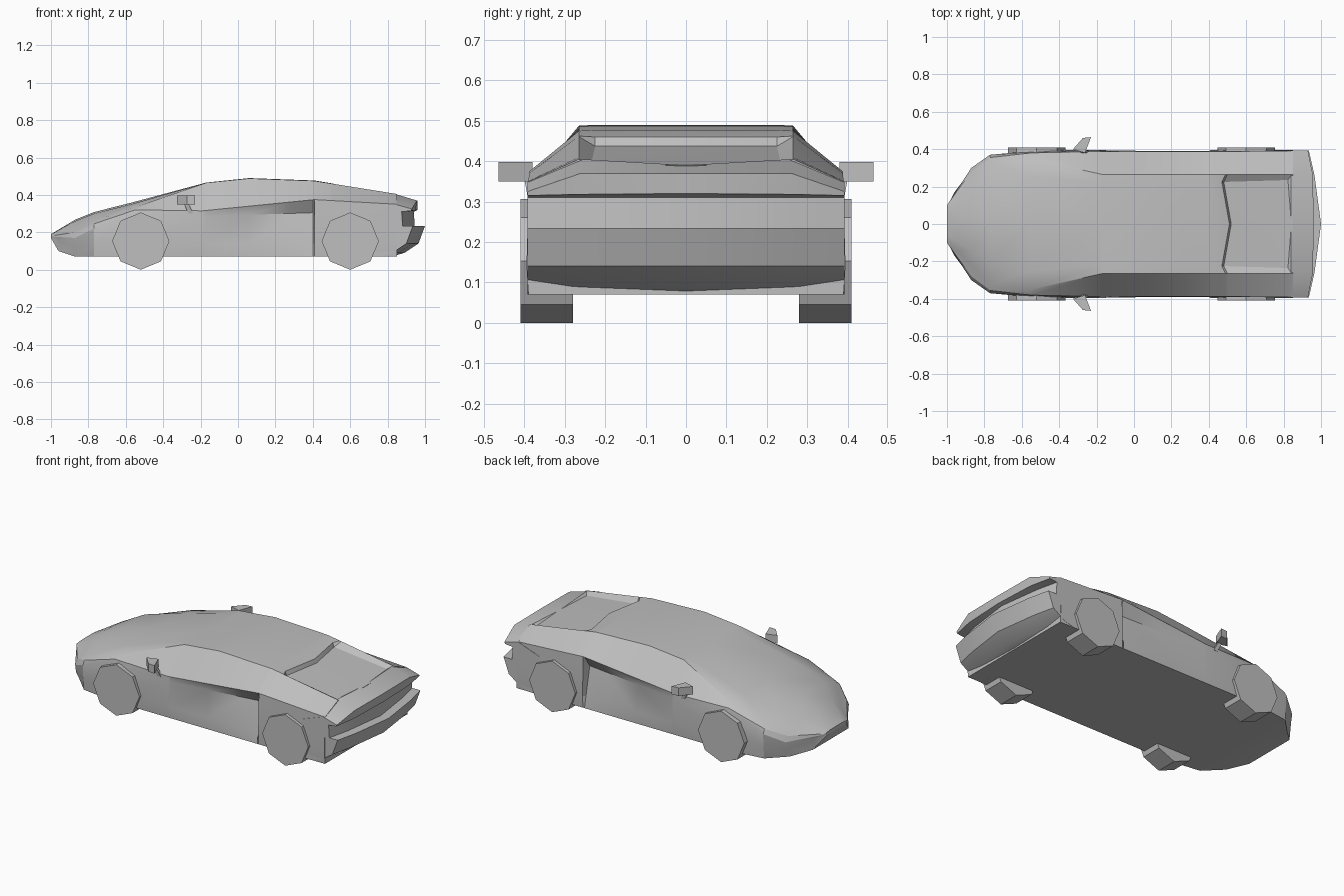
import bpy, bmesh, math
from mathutils import Vector, Matrix

if "Cube" in bpy.data.objects:
    bpy.data.objects.remove(bpy.data.objects["Cube"], do_unlink=True)

GREY = 0.52
paint = bpy.data.materials.new("plain grey")
paint.use_nodes = True
paint.diffuse_color = (GREY, GREY, GREY, 1)
paint.node_tree.nodes["Principled BSDF"].inputs["Base Color"].default_value = (GREY, GREY, GREY, 1)


def finish(bm, name, angle=30):
    bmesh.ops.remove_doubles(bm, verts=bm.verts, dist=0.0005)
    bmesh.ops.recalc_face_normals(bm, faces=bm.faces)
    mesh = bpy.data.meshes.new(name)
    bm.to_mesh(mesh)
    bm.free()
    mesh.materials.append(paint)
    obj = bpy.data.objects.new(name, mesh)
    bpy.context.collection.objects.link(obj)
    bpy.ops.object.select_all(action='DESELECT')
    obj.select_set(True)
    bpy.context.view_layer.objects.active = obj
    bpy.ops.object.shade_smooth_by_angle(angle=math.radians(angle))
    return obj


def add_grid(bm, grid, side):
    """Skin a grid of points on one side of the car."""
    rows = [[bm.verts.new((p.x, p.y * side, p.z)) for p in row] for row in grid]
    for a, b in zip(rows, rows[1:]):
        for i in range(len(a) - 1):
            bm.faces.new((a[i], a[i + 1], b[i + 1], b[i]))
    return rows


def sample(rail, x):
    """Point on a rail at lengthwise position x."""
    for a, b in zip(rail, rail[1:]):
        if x <= b[0] + 1e-6:
            return Vector(a).lerp(Vector(b), (x - a[0]) / (b[0] - a[0]))
    return Vector(rail[-1])


# Lengthwise rails of the body shell, from the sill up to the roof centre
sill = [(-1, .09, .17), (-.96, .17, .1), (-.87, .26, .07), (-.77, .36, .07),
        (-.55, .39, .07), (.85, .39, .07)]
lower_side = [(-1, .095, .174), (-.87, .29, .12), (-.77, .365, .14), (-.55, .395, .14),
              (-.19, .395, .14), (.28, .387, .14), (.4, .375, .14), (.41, .395, .14), (.85, .395, .14)]
door_top = [(-1, .1, .177), (-.87, .3, .17), (-.77, .37, .22), (-.55, .39, .26),
            (-.19, .388, .285), (.4, .34, .305), (.41, .39, .31), (.85, .39, .31)]
shoulder = [(-1, .1, .181), (-.87, .28, .2), (-.77, .355, .245), (-.55, .38, .32),
            (-.19, .388, .315), (.41, .388, .375), (.85, .39, .35)]
roof_edge = [(-1, .1, .185), (-.87, .22, .215), (-.77, .33, .26), (-.55, .35, .335),
             (-.17, .265, .465), (.06, .265, .488), (.41, .265, .475), (.85, .265, .405)]
roof_inner = [(-1, .06, .19), (-.87, .14, .26), (-.77, .22, .3), (-.55, .25, .356),
              (-.17, .22, .466), (.06, .22, .49), (.41, .225, .477), (.49, .225, .46),
              (.5, .225, .437), (.82, .235, .393), (.85, .235, .39)]
roof_mid = [(x, 0, z + (.008 if x < -.5 and x > -1 else 0)) for x, y, z in roof_inner]
rails = [sill, lower_side, door_top, shoulder, roof_edge, roof_inner, roof_mid]
stations = sorted({p[0] for rail in rails for p in rail})

# Body shell with scooped doors and sunken rear deck
shell = []
for x in stations:
    row = [sample(rail, x) for rail in rails]
    row.insert(0, Vector((x, 0, row[0].z)))
    if .48 < x < .51:
        row[-1].x += .02
        row[-2].x -= .02
    shell.append(row)

bm = bmesh.new()
for side in (1, -1):
    rows = add_grid(bm, shell, side)
    bm.faces.new(rows[0])
    bm.faces.new(rows[-1])
finish(bm, "body_shell", 25)

# Tail: lip, bowed rear panel and bumper
panel = [(.94, .31), (.945, .235), (1, .235), (.965, .14), (.89, .09), (.82, .07)]
bow = {0: 0, .26: .035, .392: .065}
lip_front = [(.84, 0, .39), (.84, .26, .405), (.84, .392, .35)]
lip_top = [(.96, 0, .37), (.957, .26, .37), (.93, .392, .325)]
lip_base = [(.96, 0, .32), (.95, .26, .318), (.925, .392, .315)]
tail = [[Vector(p) for p in row] for row in (lip_front, lip_top, lip_base)]
tail += [[Vector((x - d, y, z)) for y, d in bow.items()] for x, z in panel]
tail.append([Vector((.7, y, .07)) for y in bow])
tail.append([Vector((.7, y, .3)) for y in bow])
tail.append(tail[0])

bm = bmesh.new()
for side in (1, -1):
    rows = add_grid(bm, tail, side)
    bm.faces.new([row[-1] for row in rows[:-1]])
finish(bm, "tail", 25)

# Eight-sided wheels
R = .153
for end, x in (("front", -.52), ("rear", .6)):
    for name, y in (("left", .345), ("right", -.345)):
        bm = bmesh.new()
        place = Matrix.Translation((x, y, R)) @ Matrix.Rotation(math.pi / 2, 4, 'X')
        bmesh.ops.create_cone(bm, cap_ends=True, segments=8, radius1=R, radius2=R,
                              depth=.13, matrix=place)
        finish(bm, f"{end}_{name}_wheel")


def block(name, plan, low, high, lean, side):
    """Prism over a plan outline, with its base shifted by lean."""
    bm = bmesh.new()
    top = [bm.verts.new((x, y * side, high)) for x, y in plan]
    base = [bm.verts.new((x + lean[0], (y + lean[1]) * side, low)) for x, y in plan]
    bm.faces.new(top)
    bm.faces.new(base)
    for i in range(len(plan)):
        j = (i + 1) % len(plan)
        bm.faces.new((top[i], top[j], base[j], base[i]))
    finish(bm, name)


# Door mirrors on leaning stalks
for name, side in (("left", 1), ("right", -1)):
    block(f"{name}_mirror", [(-.326, .4), (-.273, .46), (-.23, .464), (-.262, .38)],
          .35, .398, (0, 0), side)
    block(f"{name}_mirror_stalk", [(-.29, .385), (-.29, .4), (-.265, .4), (-.265, .385)],
          .3, .355, (.025, -.01), side)
